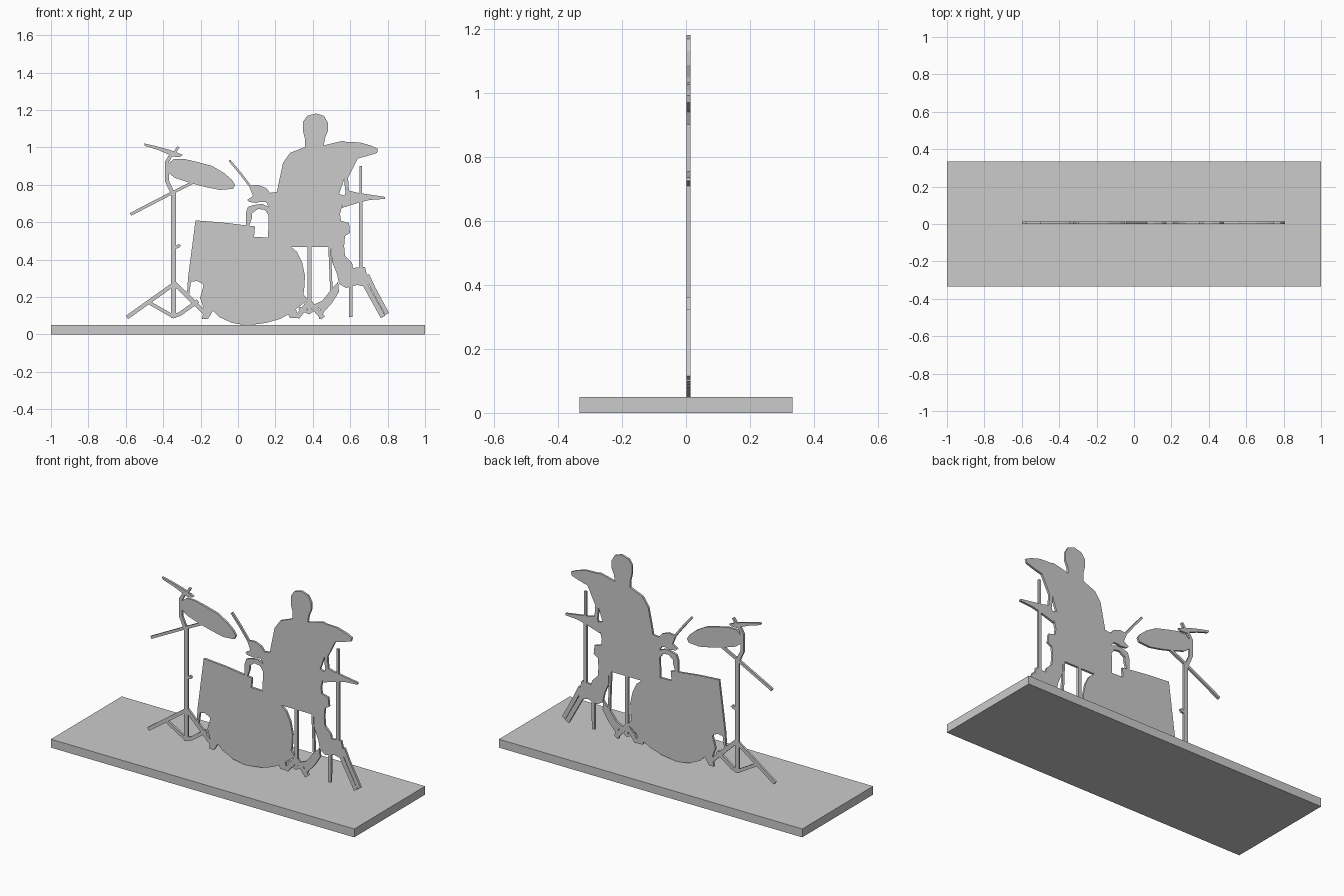
import bpy, bmesh, math

S, CX, CZ = 187.0, 238.0, 334.5      # drawing units per model unit, drawing origin
Y0, Y1 = 0.001, 0.014                # front and back of the cut-out sheet


def plate(name, pts):
    """Flat sheet with the outline pts, given in drawing units."""
    bm = bmesh.new()
    face = bm.faces.new([bm.verts.new(((x - CX) / S, Y0, (CZ - z) / S)) for x, z in pts])
    ext = bmesh.ops.extrude_face_region(bm, geom=[face])
    bmesh.ops.translate(bm, vec=(0, Y1 - Y0, 0),
                        verts=[g for g in ext["geom"] if isinstance(g, bmesh.types.BMVert)])
    bmesh.ops.recalc_face_normals(bm, faces=bm.faces)
    me = bpy.data.meshes.new(name)
    bm.to_mesh(me)
    bm.free()
    ob = bpy.data.objects.new(name, me)
    bpy.context.collection.objects.link(ob)
    return ob


def bar(name, path, w):
    """Strip of width w along a path, mitred at the bends."""
    left, right = [], []
    for i, (x, z) in enumerate(path):
        a, b = path[max(i - 1, 0)], path[min(i + 1, len(path) - 1)]
        d = math.hypot(b[0] - a[0], b[1] - a[1])
        nx, nz = -(b[1] - a[1]) / d * w / 2, (b[0] - a[0]) / d * w / 2
        left.append((x + nx, z + nz))
        right.append((x - nx, z - nz))
    return plate(name, left + right[::-1])


# Base slab
bpy.ops.mesh.primitive_cube_add(size=1, location=(0, 0, 0.025))
base = bpy.context.object
base.name = "base"
base.scale = (2, 0.667, 0.05)

# Left cymbal stand
bar("left_stand_pole", [(173.5, 318), (173.5, 190)], 5)
bar("left_stand_neck", [(173, 194), (167, 181), (167, 162), (171, 155), (179, 155)], 4)
bar("left_stand_boom", [(130.5, 214.5), (170, 194), (196, 181)], 3)
plate("left_stand_knob", [(175, 246), (179, 244), (181, 246), (179, 248), (175, 249)])
for name, path, w in [("outer_leg", [(127, 317.5), (174, 284)], 4),
                      ("inner_leg", [(174, 283), (209, 317)], 4.5),
                      ("outer_brace", [(148, 302), (174, 317)], 3.5),
                      ("inner_brace", [(173, 316.5), (180, 314), (198, 301)], 4)]:
    bar("left_stand_" + name, path, w)

# Left cymbals and wing nut
plate("left_top_cymbal", [(144, 143.5), (155, 146), (170, 150), (183, 155), (180, 157),
                          (170, 155), (158, 150), (145, 146)])
bar("left_wing_nut", [(173, 155), (178.5, 147)], 2.5)
plate("left_large_cymbal", [(166, 171), (168, 164), (174, 159), (184, 159), (197, 162),
                            (212, 166), (224, 173), (232, 180), (235, 185), (233, 189),
                            (220, 190), (205, 187), (190, 183), (175, 178)])

# Bass drum with its spur and feet
plate("bass_drum", [(195.5, 220.5), (222, 222.5), (255, 226.5), (254, 237), (268, 237.5),
                    (290, 246), (297, 252), (302, 262), (305, 276), (304, 292), (299, 304),
                    (291, 313), (280, 319), (266, 323), (247, 325.5), (232, 323),
                    (219, 317), (210, 308), (205, 297), (203, 284), (197, 281), (191, 282),
                    (189, 296), (187, 294), (188, 278)])
plate("drum_spur", [(204, 284), (208, 288), (209, 300), (213, 311), (208, 319), (202, 319),
                    (204, 309), (200, 298)])
plate("drum_pedal", [(303, 294), (308, 300), (296, 309), (298, 318), (290, 318), (287, 312)])

# Drummer: head, torso, seat
plate("drummer_head", [(305, 150), (305, 139), (303, 131), (303, 122), (307, 116), (316, 113.5),
                       (324, 116), (328, 123), (328, 131), (325, 138), (323, 150)])
plate("drummer_torso", [(305, 147), (323, 145.5), (338, 146), (351, 158), (348, 170), (345, 177),
                        (339, 194), (348, 197), (342, 206), (340, 214), (341, 221), (349, 223),
                        (350, 233), (345, 236), (344, 247), (290, 247), (268, 238),
                        (269, 207), (266, 202), (270, 193), (277, 192), (280, 177),
                        (283, 163), (290, 153)])
plate("drummer_right_arm", [(348, 165), (351, 159), (358, 158), (354, 166), (348, 178),
                            (349, 191), (353, 196), (348, 200), (345, 190), (344, 176)])

# Hands, stick and the near arm arch
bar("drum_stick", [(229.5, 160.5), (240, 173), (253, 190)], 2.2)
plate("drummer_hand", [(249, 186), (258, 185), (266, 188), (271, 194), (271, 203), (266, 202),
                       (260, 202), (256, 203), (249, 202), (247, 200), (253, 196)])
plate("lower_hand", [(246, 227), (246, 213), (248, 207), (254, 205), (262, 204), (269, 207),
                     (269, 216), (265, 210), (258, 209), (254, 212), (252, 213), (252, 218),
                     (249, 227)])

# Right cymbals and stand
plate("right_large_cymbal", [(322, 146), (334, 143), (343, 141), (346, 142), (360, 142.5),
                             (372, 146), (378, 149), (377, 153), (366, 156.5), (352, 160),
                             (340, 157), (330, 153)])
plate("right_small_cymbal", [(346, 190), (358, 193), (362, 193.5), (385, 197), (385, 199),
                             (370, 200), (358, 203), (342, 208), (344, 198)])
bar("right_stand_rod", [(360.5, 166), (360.5, 205)], 2.5)
bar("right_stand_pole", [(360.5, 200), (360.5, 272)], 3.5)

# Seat posts and legs
bar("seat_post", [(309.5, 245), (309.5, 312)], 4)
bar("seat_rear_post", [(329.5, 245), (331.5, 294)], 2.5)
plate("drummer_leg", [(331, 245), (344, 245), (345, 256), (352, 263), (353, 268), (365, 267),
                      (367, 276), (371, 281), (366, 287), (357, 285), (346, 288), (339, 284),
                      (337, 274), (332, 262)])
plate("drummer_foot", [(330, 291), (338, 282), (339, 292), (332, 303), (324, 312), (321, 319),
                       (319, 319), (320, 309), (313, 305), (322, 301)])
bar("seat_left_leg", [(310, 301), (297, 317.5)], 5)
bar("seat_right_leg", [(310, 303), (323, 318)], 5)
bar("seat_brace", [(299, 308), (309, 313), (320, 305)], 3)
for name, path, w in [("front_leg", [(351, 280), (350.5, 317)], 3.5),
                      ("middle_leg", [(362, 279), (383, 317)], 5),
                      ("rear_leg", [(367, 275), (373, 288), (387, 314)], 4.5)]:
    bar("right_stand_" + name, path, w)
